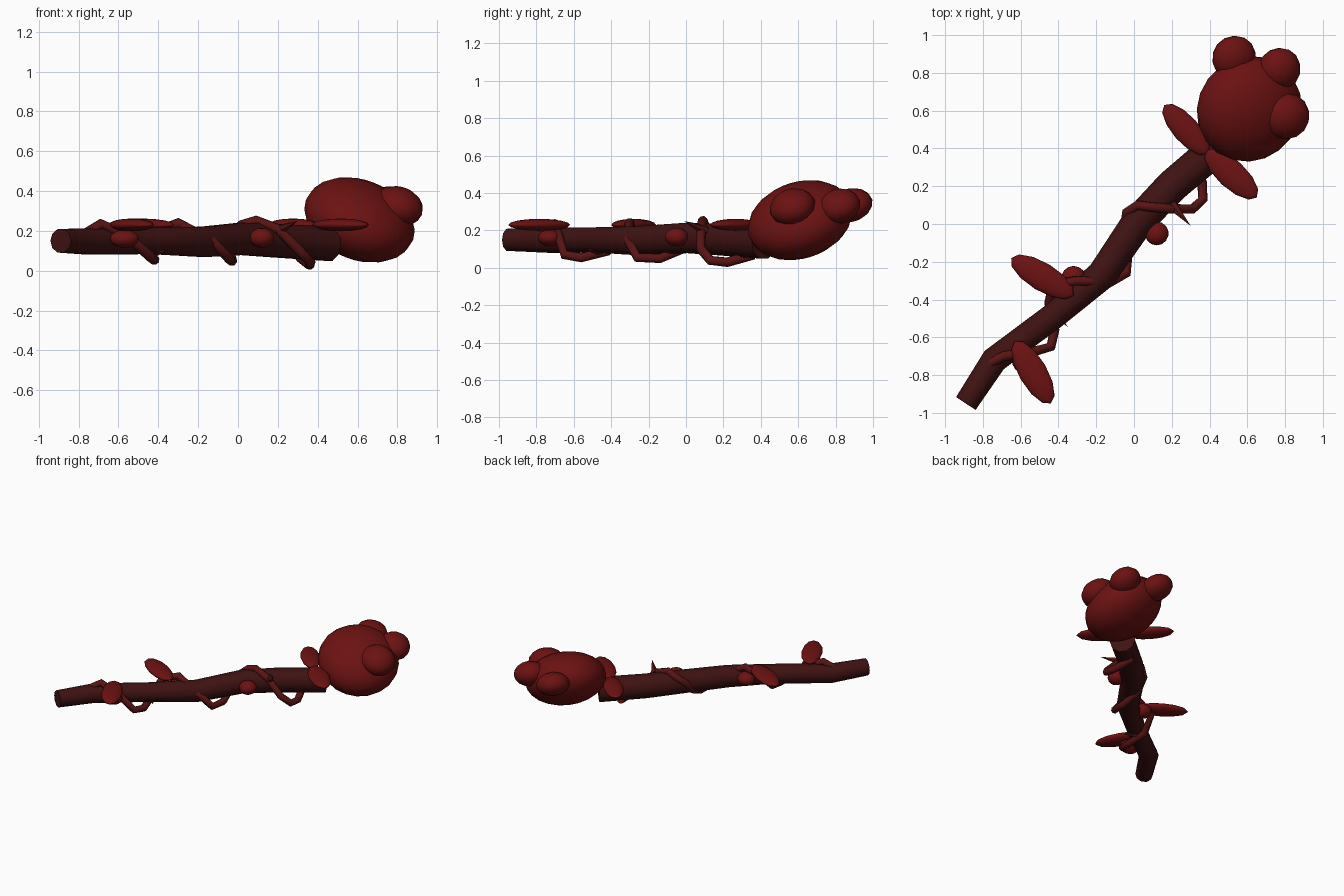
import bpy
from math import radians
from mathutils import Vector

cube = bpy.data.objects.get("Cube")
if cube:
    bpy.data.objects.remove(cube, do_unlink=True)


def material(name, rgb):
    mat = bpy.data.materials.new(name)
    mat.use_nodes = True
    mat.diffuse_color = (*rgb, 1)
    mat.node_tree.nodes["Principled BSDF"].inputs["Base Color"].default_value = (*rgb, 1)
    return mat


BARK = material("dark bark", (0.05, 0.006, 0.006))
VINE = material("vine red", (0.10, 0.007, 0.007))
RED = material("deep red", (0.15, 0.006, 0.006))


def finish(obj, name, mat, angle=60):
    obj.name = name
    obj.data.materials.clear()
    obj.data.materials.append(mat)
    bpy.ops.object.shade_smooth_by_angle(angle=radians(angle))
    return obj


def tube(name, points, mat, resolution):
    """Sweep a round section along points given as x, y, z, radius."""
    curve = bpy.data.curves.new(name, 'CURVE')
    curve.dimensions = '3D'
    curve.bevel_depth = 1
    curve.bevel_resolution = resolution
    curve.use_fill_caps = True
    spline = curve.splines.new('POLY')
    spline.points.add(len(points) - 1)
    for p, (x, y, z, r) in zip(spline.points, points):
        p.co = (x, y, z, 1)
        p.radius = r
    obj = bpy.data.objects.new(name, curve)
    bpy.context.collection.objects.link(obj)
    bpy.ops.object.select_all(action='DESELECT')
    obj.select_set(True)
    bpy.context.view_layer.objects.active = obj
    bpy.ops.object.convert(target='MESH')
    return finish(bpy.context.object, name, mat)


def ellipsoid(name, center, radii, mat, axis=(0, 0, 1), turn=None, segments=14, rings=8):
    """Sphere scaled by radii, with its z turned to axis or its x turned to a ground heading."""
    bpy.ops.mesh.primitive_uv_sphere_add(segments=segments, ring_count=rings, location=center)
    obj = bpy.context.object
    obj.scale = radii
    obj.rotation_mode = 'QUATERNION'
    if turn:
        obj.rotation_quaternion = Vector((1, 0, 0)).rotation_difference(Vector(turn))
    else:
        obj.rotation_quaternion = Vector((0, 0, 1)).rotation_difference(Vector(axis))
    return finish(obj, name, mat)


def leaf(name, start, end, z, width):
    a, b = Vector((*start, z)), Vector((*end, z))
    ellipsoid(name, (a + b) / 2, ((b - a).length / 2, width, 0.032), RED,
              turn=(b - a).normalized(), segments=12)


def thorn(name, base, tip, radius):
    a, b = Vector(base), Vector(tip)
    bpy.ops.mesh.primitive_cone_add(vertices=6, radius1=radius, depth=(b - a).length,
                                    location=(a + b) / 2)
    obj = bpy.context.object
    obj.rotation_euler = (b - a).to_track_quat('Z', 'Y').to_euler()
    finish(obj, name, VINE, 30)


# Crooked wooden shaft
tube("shaft", [(-0.89, -0.95, 0.15, 0.062), (-0.74, -0.72, 0.147, 0.07),
               (-0.43, -0.49, 0.15, 0.07), (-0.17, -0.27, 0.145, 0.08),
               (0.02, 0.01, 0.16, 0.085), (0.20, 0.20, 0.15, 0.088),
               (0.46, 0.42, 0.135, 0.09)], BARK, 3)

# Vine winding round the shaft
path = [(-0.81, -0.76, 0.16), (-0.69, -0.70, 0.235), (-0.55, -0.68, 0.17),
        (-0.44, -0.65, 0.07), (-0.42, -0.56, 0.055), (-0.45, -0.42, 0.09),
        (-0.43, -0.32, 0.19), (-0.30, -0.30, 0.24), (-0.13, -0.31, 0.15),
        (-0.04, -0.26, 0.055), (-0.03, -0.14, 0.05), (-0.05, -0.02, 0.10),
        (-0.04, 0.06, 0.18), (0.02, 0.10, 0.23), (0.09, 0.09, 0.252),
        (0.20, 0.08, 0.21), (0.31, 0.08, 0.10), (0.365, 0.13, 0.04),
        (0.36, 0.22, 0.03), (0.31, 0.36, 0.07)]
tube("vine", [(*p, 0.026) for p in path], VINE, 2)

# Leaves along the vine and under the head
leaf("lower_leaf", (-0.63, -0.62), (-0.44, -0.95), 0.23, 0.075)
leaf("middle_leaf", (-0.65, -0.18), (-0.32, -0.38), 0.23, 0.075)
leaf("collar_leaf_right", (0.16, 0.63), (0.39, 0.37), 0.23, 0.07)
leaf("collar_leaf_left", (0.38, 0.39), (0.65, 0.14), 0.23, 0.075)

# Buds
ellipsoid("upper_bud", (0.12, -0.05, 0.165), (0.063, 0.063, 0.05), RED)
ellipsoid("middle_bud", (-0.32, -0.285, 0.16), (0.065, 0.063, 0.05), RED)
ellipsoid("lower_bud", (-0.57, -0.73, 0.16), (0.075, 0.063, 0.045), RED)

# Thorns
thorn("upper_thorn", (0.20, 0.10, 0.20), (0.30, -0.01, 0.25), 0.03)
thorn("lower_thorn", (-0.43, -0.46, 0.09), (-0.35, -0.545, 0.10), 0.025)

# Flattened bulb head with three petals
ellipsoid("head", (0.61, 0.61, 0.255), (0.288, 0.288, 0.19), RED,
          axis=(0.35, -0.3, 0.89), segments=20, rings=12)
petals = {"left": ((0.805, 0.57, 0.325), (0.128, 0.125, 0.095)),
          "back_left": ((0.77, 0.82, 0.33), (0.115, 0.115, 0.09)),
          "back": ((0.53, 0.88, 0.335), (0.12, 0.12, 0.085))}
for side, (center, radii) in petals.items():
    ellipsoid("petal_" + side, center, radii, RED, axis=(0.3, -0.25, 0.9))
